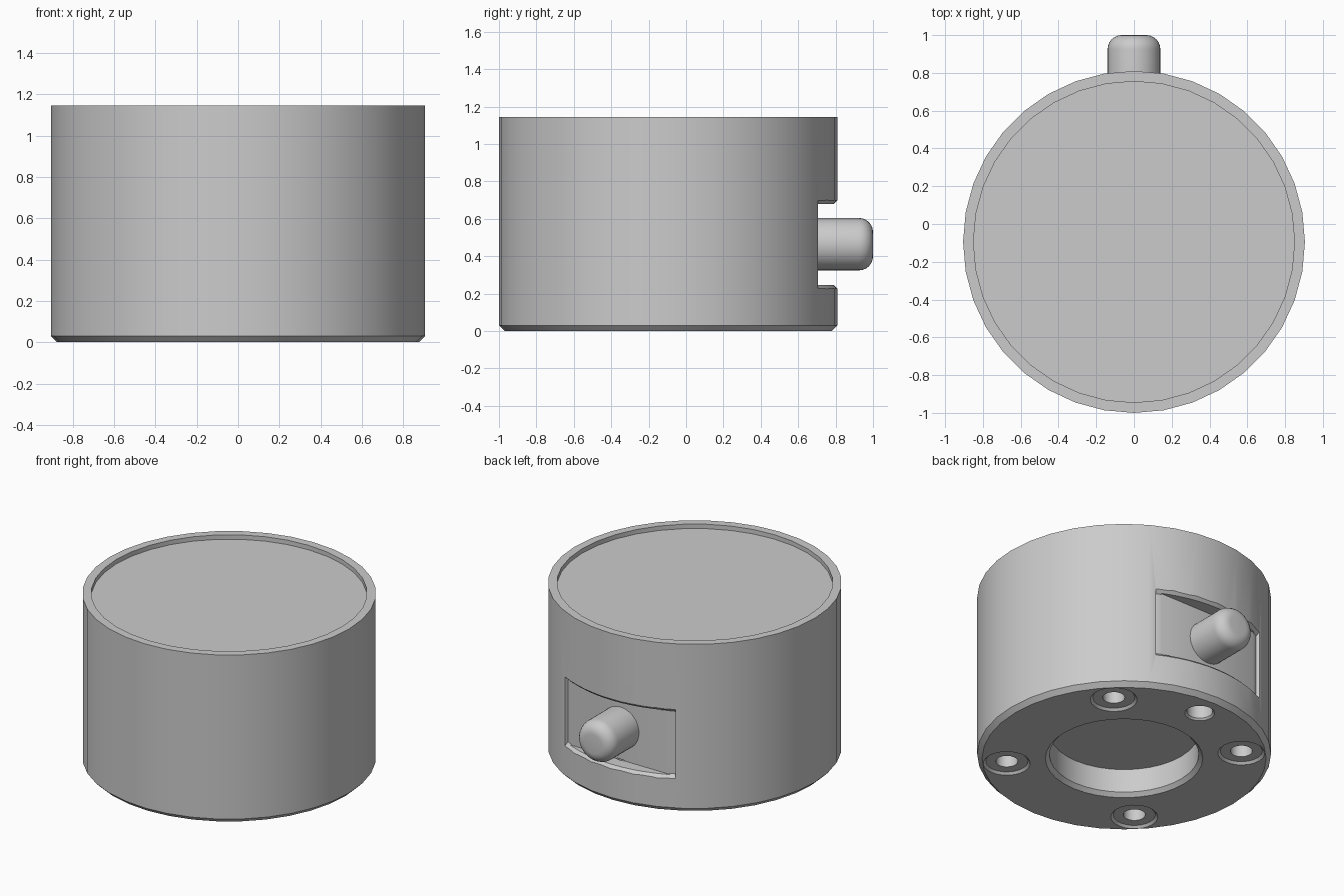
import bpy, bmesh
from math import radians, sin, cos
from mathutils import Matrix, Vector

old = bpy.data.objects.get("Cube")
if old:
    bpy.data.objects.remove(old, do_unlink=True)

grey = bpy.data.materials.new("satin grey metal")
grey.use_nodes = True
grey.diffuse_color = (0.6, 0.6, 0.6, 1)
grey.node_tree.nodes["Principled BSDF"].inputs["Base Color"].default_value = (0.6, 0.6, 0.6, 1)

CENTRE = Vector((0, -0.095, 0))
R, HEIGHT = 0.905, 1.145


def add_object(name, bm, matrix):
    """Turn a bmesh into a grey object placed by the matrix."""
    bmesh.ops.recalc_face_normals(bm, faces=bm.faces)
    bm.transform(matrix)
    mesh = bpy.data.meshes.new(name)
    bm.to_mesh(mesh)
    bm.free()
    mesh.materials.append(grey)
    obj = bpy.data.objects.new(name, mesh)
    bpy.context.collection.objects.link(obj)
    return obj


def lathe(name, profile, matrix, steps=36):
    """Solid of revolution about z from (radius, height) points, ends capped."""
    bm = bmesh.new()
    rings = []
    for r, z in profile:
        rings.append([bm.verts.new((r * cos(radians(360 * i / steps)),
                                    r * sin(radians(360 * i / steps)), z))
                      for i in range(steps)])
    for a, b in zip(rings, rings[1:]):
        for i in range(steps):
            j = (i + 1) % steps
            bm.faces.new((a[i], a[j], b[j], b[i]))
    bm.faces.new(rings[0])
    bm.faces.new(rings[-1])
    return add_object(name, bm, matrix)


def sector(name, profile, half_angle, matrix, steps=12):
    """Closed ring sector, swept about z and centred on +y."""
    bm = bmesh.new()
    sections = []
    for i in range(steps + 1):
        a = radians(90 - half_angle + 2 * half_angle * i / steps)
        sections.append([bm.verts.new((r * cos(a), r * sin(a), z)) for r, z in profile])
    n = len(profile)
    for s, t in zip(sections, sections[1:]):
        for k in range(n):
            m = (k + 1) % n
            bm.faces.new((s[k], s[m], t[m], t[k]))
    bm.faces.new(sections[0])
    bm.faces.new(sections[-1])
    return add_object(name, bm, matrix)


def box(name, low, high):
    bm = bmesh.new()
    bmesh.ops.create_cube(bm, size=1)
    low, high = Vector(low), Vector(high)
    return add_object(name, bm, Matrix.Translation((low + high) / 2)
                      @ Matrix.Diagonal((*(high - low), 1)))


def cut(target, cutter):
    mod = target.modifiers.new("cut", 'BOOLEAN')
    mod.operation, mod.solver, mod.object = 'DIFFERENCE', 'EXACT', cutter
    bpy.context.view_layer.objects.active = target
    bpy.ops.object.modifier_apply(modifier=mod.name)
    bpy.data.objects.remove(cutter, do_unlink=True)


def smooth(obj):
    bpy.ops.object.select_all(action='DESELECT')
    obj.select_set(True)
    bpy.context.view_layer.objects.active = obj
    bpy.ops.object.shade_smooth_by_angle(angle=radians(30))


at_centre = Matrix.Translation(CENTRE)

# Drum with a bottom chamfer and a shallow recess in the top
body = lathe("drum_body", [(R - 0.03, 0), (R, 0.03), (R, HEIGHT),
                           (0.85, HEIGHT), (0.85, HEIGHT - 0.03)], at_centre)

# Flat pocket at the back, with chamfered upper and lower edges
cut(body, box("pocket_cutter", (-0.7, 0.705, 0.245), (0.7, 1.3, 0.68)))
cut(body, sector("pocket_chamfer_cutter",
                 [(0.88, 0.25), (0.93, 0.2), (0.93, 0.725), (0.88, 0.675)],
                 27.5, at_centre))

# Central bore in the underside
cut(body, lathe("bore_cutter", [(0.505, -0.02), (0.46, 0.025), (0.46, 0.185)], at_centre))

# Four ringed screw holes on the diagonals and one plain hole at the back
for angle in (45, 135, 225, 315):
    spot = at_centre @ Matrix.Rotation(radians(angle), 4, 'Z') @ Matrix.Translation((0.725, 0, 0))
    cut(body, lathe("screw_hole_cutter", [(0.16, -0.015), (0.13, 0.015),
                                          (0.068, 0.015), (0.068, 0.25)], spot, 24))
spot = at_centre @ Matrix.Translation((0, 0.725, 0))
cut(body, lathe("plain_hole_cutter", [(0.104, -0.012), (0.08, 0.012), (0.08, 0.25)], spot, 24))
smooth(body)

# Rounded plug sticking out of the pocket
rim = [(0.065 + 0.075 * cos(radians(a)), 0.225 + 0.075 * sin(radians(a)))
       for a in range(0, 91, 15)]
plug = lathe("back_plug", [(0.14, 0)] + rim,
             Matrix.Translation((0, 0.7, 0.464)) @ Matrix.Rotation(radians(-90), 4, 'X'))
smooth(plug)
